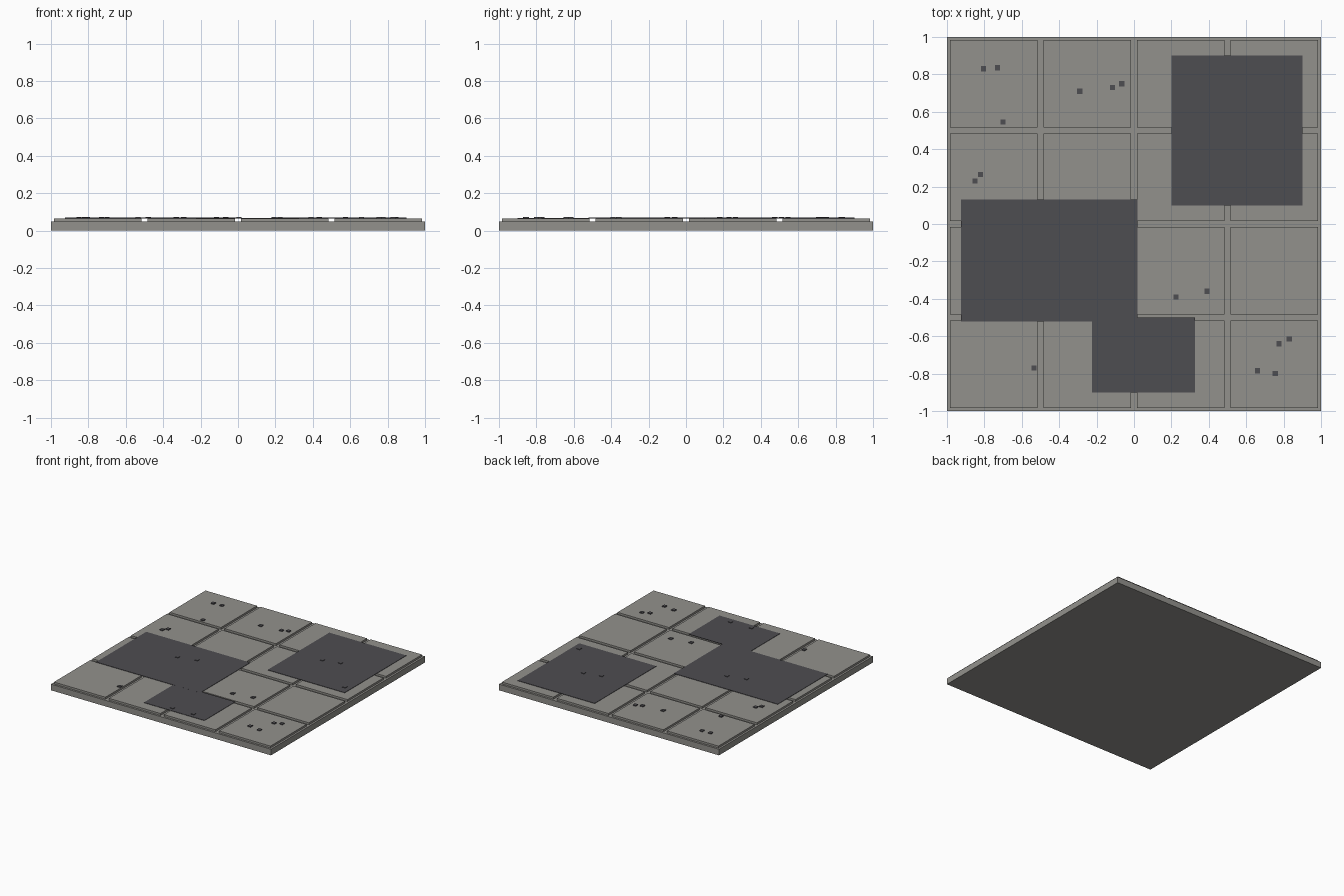
import bpy, bmesh
from mathutils import Matrix

if "Cube" in bpy.data.objects:
    bpy.data.objects.remove(bpy.data.objects["Cube"])


def material(name, rgb):
    m = bpy.data.materials.new(name)
    m.diffuse_color = (*rgb, 1)
    m.use_nodes = True
    m.node_tree.nodes["Principled BSDF"].inputs["Base Color"].default_value = m.diffuse_color
    return m


stone = material("grey stone", (0.29, 0.285, 0.265))
asphalt = material("dark asphalt", (0.076, 0.074, 0.083))


def boxes(name, rects, z0, z1, mat):
    """One object made of boxes; each rect is (x0, x1, y0, y1)."""
    bm = bmesh.new()
    for x0, x1, y0, y1 in rects:
        mtx = Matrix.Translation(((x0 + x1) / 2, (y0 + y1) / 2, (z0 + z1) / 2))
        mtx = mtx @ Matrix.Diagonal((x1 - x0, y1 - y0, z1 - z0, 1))
        bmesh.ops.create_cube(bm, size=1, matrix=mtx)
    me = bpy.data.meshes.new(name)
    bm.to_mesh(me)
    bm.free()
    me.materials.append(mat)
    ob = bpy.data.objects.new(name, me)
    bpy.context.collection.objects.link(ob)
    return ob


def square(x, y, size):
    h = size / 2
    return (x - h, x + h, y - h, y + h)


# Base slab
boxes("base_slab", [(-1, 1, -1, 1)], 0, 0.05, stone)

# Four by four paving tiles with narrow open joints
rows = (-0.75, -0.25, 0.25, 0.75)
boxes("paving_tiles", [square(x, y, 0.468) for x in rows for y in rows],
      0.05, 0.066, stone)

# Thin dark patches lying over the tiles
boxes("patch_back_right", [(0.2, 0.9, 0.1, 0.9)], 0.066, 0.069, asphalt)
boxes("patch_left", [(-0.925, 0.02, -0.52, 0.13)], 0.066, 0.069, asphalt)
boxes("patch_front", [(-0.225, 0.325, -0.9, -0.5)], 0.066, 0.0688, asphalt)

# Small square chips scattered on the tiles and patches
chips = [(-0.805, 0.83), (-0.73, 0.835), (-0.70, 0.545), (-0.29, 0.71),
         (-0.115, 0.73), (-0.065, 0.75), (-0.85, 0.23), (-0.82, 0.265),
         (0.225, -0.39), (0.39, -0.36), (-0.535, -0.77), (0.775, -0.64),
         (0.83, -0.615), (0.66, -0.785), (0.755, -0.80),
         (-0.48, -0.10), (-0.33, -0.06), (0.435, 0.475), (0.575, 0.51),
         (0.845, 0.18), (0.005, -0.857), (0.193, -0.854)]
boxes("chips", [square(x, y, 0.028) for x, y in chips], 0.066, 0.073, asphalt)
